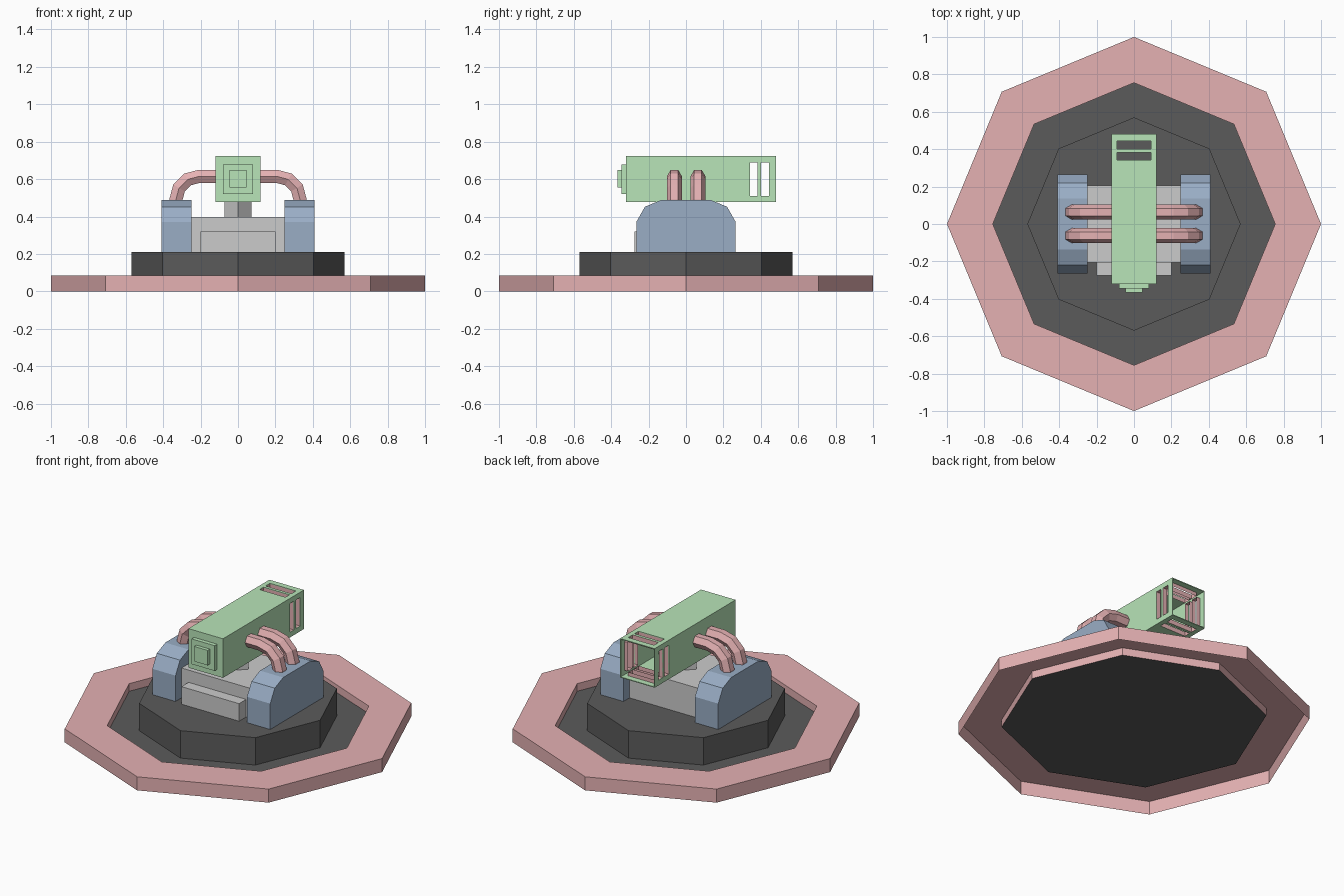
import bpy, bmesh, math
from mathutils import Vector

if "Cube" in bpy.data.objects:
    bpy.data.objects.remove(bpy.data.objects["Cube"])


def material(name, rgb):
    m = bpy.data.materials.new(name)
    m.diffuse_color = (*rgb, 1)
    m.use_nodes = True
    m.node_tree.nodes["Principled BSDF"].inputs["Base Color"].default_value = m.diffuse_color
    return m


PINK = material("pink", (0.78, 0.44, 0.45))
GREEN = material("green", (0.48, 0.78, 0.48))
BLUE = material("blue", (0.32, 0.42, 0.56))
DARK = material("dark", (0.105, 0.105, 0.105))


def finish(name, bm, mats=(), recalc=True):
    if recalc:
        bmesh.ops.recalc_face_normals(bm, faces=bm.faces)
    me = bpy.data.meshes.new(name)
    bm.to_mesh(me)
    bm.free()
    for m in mats:
        me.materials.append(m)
    ob = bpy.data.objects.new(name, me)
    bpy.context.collection.objects.link(ob)
    return ob


def box(name, lo, hi, mats=()):
    bm = bmesh.new()
    lo, hi = Vector(lo), Vector(hi)
    verts = bmesh.ops.create_cube(bm, size=1)["verts"]
    bmesh.ops.scale(bm, vec=hi - lo, verts=verts)
    bmesh.ops.translate(bm, vec=(lo + hi) / 2, verts=verts)
    return finish(name, bm, mats)


def polygon(n, r, z):
    return [(r * math.cos(i * math.tau / n), r * math.sin(i * math.tau / n), z)
            for i in range(n)]


def loft(name, rings, mats=(), caps=True, recalc=True):
    """Bridge a list of equally sized rings into a surface."""
    bm = bmesh.new()
    vs = [[bm.verts.new(p) for p in r] for r in rings]
    n = len(vs[0])
    for a, b in zip(vs, vs[1:]):
        for i in range(n):
            j = (i + 1) % n
            bm.faces.new((a[i], a[j], b[j], b[i]))
    if caps:
        bm.faces.new(vs[0])
        bm.faces.new(vs[-1])
    return finish(name, bm, mats, recalc)


# Octagonal base: rim open underneath, recessed floor, raised platform
FLOOR = 0.037
loft("base_rim", [polygon(8, 1, 0), polygon(8, 1, 0.085),
                  polygon(8, 0.755, 0.085), polygon(8, 0.755, FLOOR)],
     [PINK], caps=False, recalc=False)
floor_bm = bmesh.new()
floor_bm.faces.new([floor_bm.verts.new(p) for p in polygon(8, 0.755, FLOOR)])
finish("base_floor", floor_bm, [DARK], recalc=False)
loft("platform", [polygon(8, 0.57, FLOOR + 0.001), polygon(8, 0.57, 0.21)], [DARK])

# Central body, front step and diamond neck
box("body", (-0.25, -0.205, 0.205), (0.25, 0.205, 0.397))
box("front_step", (-0.2, -0.275, 0.205), (0.2, -0.2, 0.32))
loft("neck", [polygon(4, 0.073, 0.39), polygon(4, 0.073, 0.485)])

# Side pods and the bent hexagonal pipes
half = [(0.265, 0.205), (0.265, 0.372), (0.22, 0.452), (0.136, 0.487)]
profile = half + [(-y, z) for y, z in reversed(half)]
arc = [Vector((0.207 + 0.125 * math.sin(a), 0.49 + 0.125 * math.cos(a)))
       for a in (i * math.pi / 6 for i in range(4))]
path = [Vector((0.1, 0.615))] + arc + [Vector((0.332, 0.46))]


def pipe(name, side, y0):
    rings = []
    for i, p in enumerate(path):
        before = (p - path[i - 1]).normalized() if i else None
        after = (path[i + 1] - p).normalized() if i + 1 < len(path) else None
        before, after = before or after, after or before
        d = (before + after).normalized()
        k = 1 / d.dot(before)
        nx, nz = -d.y * k, d.x * k
        ring = []
        for s in range(6):
            a = s * math.tau / 6
            h = 0.04 * math.sin(a)
            ring.append((side * (p.x + nx * h), y0 + 0.04 * math.cos(a), p.y + nz * h))
        rings.append(ring)
    loft(name, rings, [PINK])


for side, label in ((-1, "left"), (1, "right")):
    loft(label + "_pod", [[(side * x, y, z) for y, z in profile] for x in (0.248, 0.409)], [BLUE])
    pipe(label + "_front_pipe", side, -0.062)
    pipe(label + "_rear_pipe", side, 0.064)

# Barrel: thin-walled box open at the back, vent slots cut through both axes
ZC, W, H, T = 0.6, 0.12, 0.1225, 0.005
barrel = box("barrel", (-W, -0.32, ZC - H), (W, 0.482, ZC + H), [GREEN])
cutters = [box("cavity_cutter", (-W + T, -0.315, ZC - H + T), (W - T, 0.6, ZC + H - T), [GREEN])]
slots = ((0.342, 0.382), (0.401, 0.445))
S = 0.09
for k, (y0, y1) in enumerate(slots):
    cutters.append(box(f"side_slot_cutter_{k}", (-0.3, y0, ZC - S), (0.3, y1, ZC + S), [GREEN]))
    cutters.append(box(f"top_slot_cutter_{k}", (-S, y0, 0.3), (S, y1, 0.9), [GREEN]))
for c in cutters:
    c.hide_render = True
    mod = barrel.modifiers.new(c.name, "BOOLEAN")
    mod.operation = "DIFFERENCE"
    mod.solver = "EXACT"
    mod.object = c
dg = bpy.context.evaluated_depsgraph_get()
cut_mesh = bpy.data.meshes.new_from_object(barrel.evaluated_get(dg))
barrel.modifiers.clear()
barrel.data = cut_mesh
for c in cutters:
    bpy.data.objects.remove(c)

# Inward linings of the vent slots on the four sides
for k, (y0, y1) in enumerate(slots):
    rect = [(y0, -S), (y1, -S), (y1, S), (y0, S)]
    for s, tag in ((-1, "a"), (1, "b")):
        loft(f"side_vent_{k}{tag}",
             [[(s * d, y, ZC + t) for y, t in rect] for d in (W, W - 0.028)], [PINK], caps=False)
        loft(f"top_vent_{k}{tag}",
             [[(t, y, ZC + s * d) for y, t in rect] for d in (H, H - 0.028)], [PINK], caps=False)

# Stepped muzzle plates
box("muzzle_plate", (-0.08, -0.345, 0.52), (0.08, -0.318, 0.678), [GREEN])
box("muzzle_tip", (-0.046, -0.367, 0.554), (0.046, -0.34, 0.648), [GREEN])
